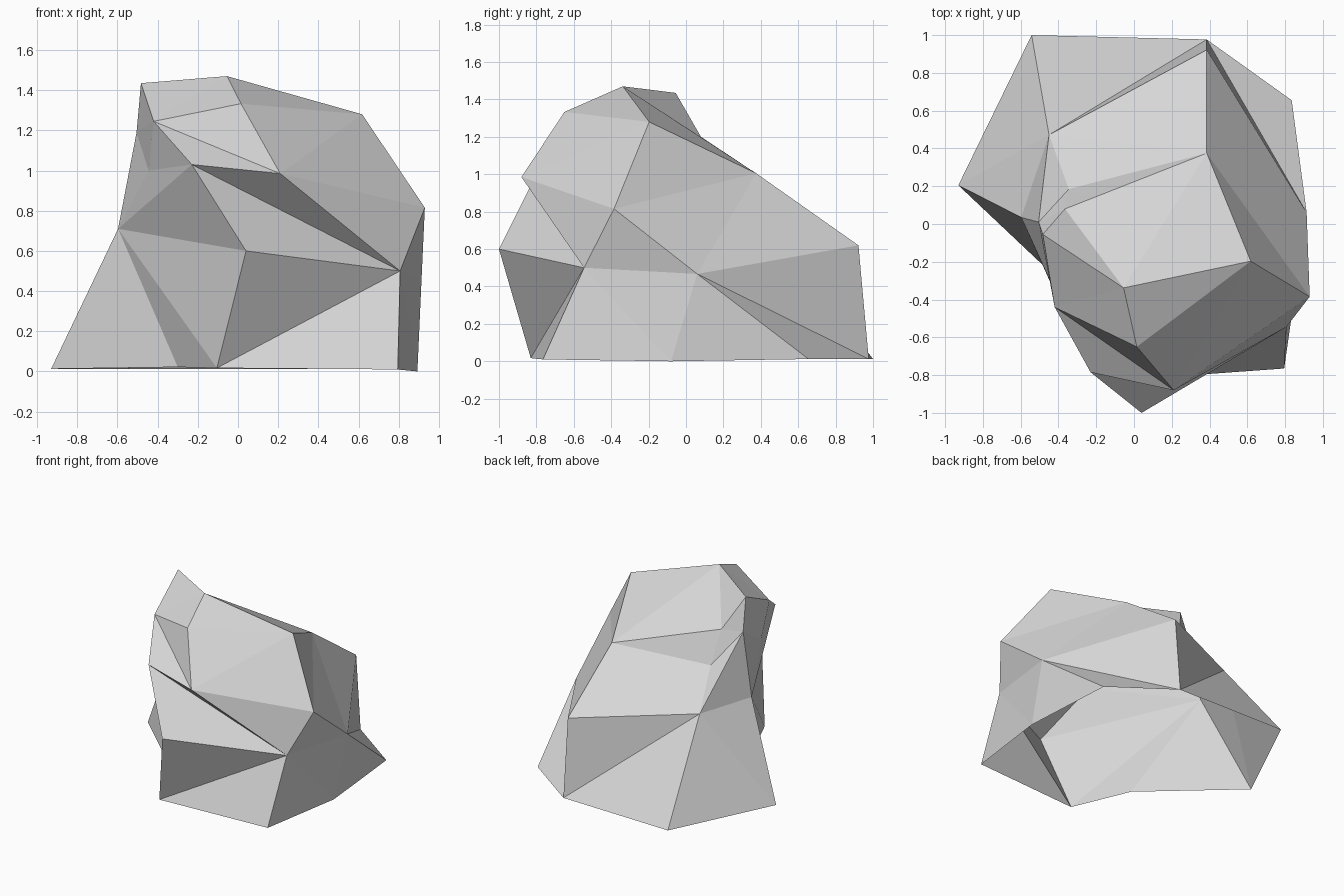
import bpy
import bmesh

cube = bpy.data.objects.get("Cube")
if cube:
    bpy.data.objects.remove(cube, do_unlink=True)

# One stone grey
stone = bpy.data.materials.new("stone grey")
stone.use_nodes = True
grey = (0.68, 0.68, 0.68, 1)
stone.diffuse_color = grey
shader = next(n for n in stone.node_tree.nodes if n.type == 'BSDF_PRINCIPLED')
shader.inputs["Base Color"].default_value = grey
shader.inputs["Roughness"].default_value = 0.9

bm = bmesh.new()


def ring(*points):
    """Add one loop of corners, counter-clockwise seen from above."""
    return [bm.verts.new(p) for p in points]


def band(lower, upper, steps):
    """Zip two loops with triangles; each step moves on along l(ower) or u(pper)."""
    i = j = 0
    for step in steps:
        a, b = lower[i % len(lower)], upper[j % len(upper)]
        if step == "l":
            i += 1
            bm.faces.new((a, lower[i % len(lower)], b))
        else:
            j += 1
            bm.faces.new((a, upper[j % len(upper)], b))


# Foot of the boulder, left open underneath
foot = ring((.795, -.765, .01), (.893, -.08, 0), (.835, .655, .012), (.385, .977, .012),
            (-.542, 1, .012), (-.93, .205, .013), (-.3, -.39, .022), (-.105, -.83, .017))
# Bulging waist
waist = ring((.807, -.545, .5), (.914, .06, .467), (.385, .922, .62),
             (-.45, .472, .705), (-.597, .035, .71), (.04, -1, .6))
# Shoulder ledge
shoulder = ring((.93, -.385, .815), (.385, .375, 1.005), (-.345, .185, .95), (-.505, .01, 1.19),
                (-.445, -.3, 1), (-.23, -.785, 1.03), (.21, -.88, .985))
# Crown
crown = ring((.618, -.197, 1.28), (-.055, -.338, 1.47), (-.365, .08, 1.2),
             (-.483, -.055, 1.435), (-.42, -.44, 1.245), (.015, -.65, 1.333))

band(foot, waist, "lulluullulluul")
band(waist, shoulder, "lulluuluulluu")
band(shoulder, crown, "luulluullluul")

# Crown cap facets
east, peak, back, west, brow, front = crown
for facet in ((east, peak, front), (peak, back, west),
              (peak, west, brow), (peak, brow, front)):
    bm.faces.new(facet)

mesh = bpy.data.meshes.new("boulder")
bm.to_mesh(mesh)
bm.free()
mesh.materials.append(stone)
boulder = bpy.data.objects.new("boulder", mesh)
bpy.context.collection.objects.link(boulder)
